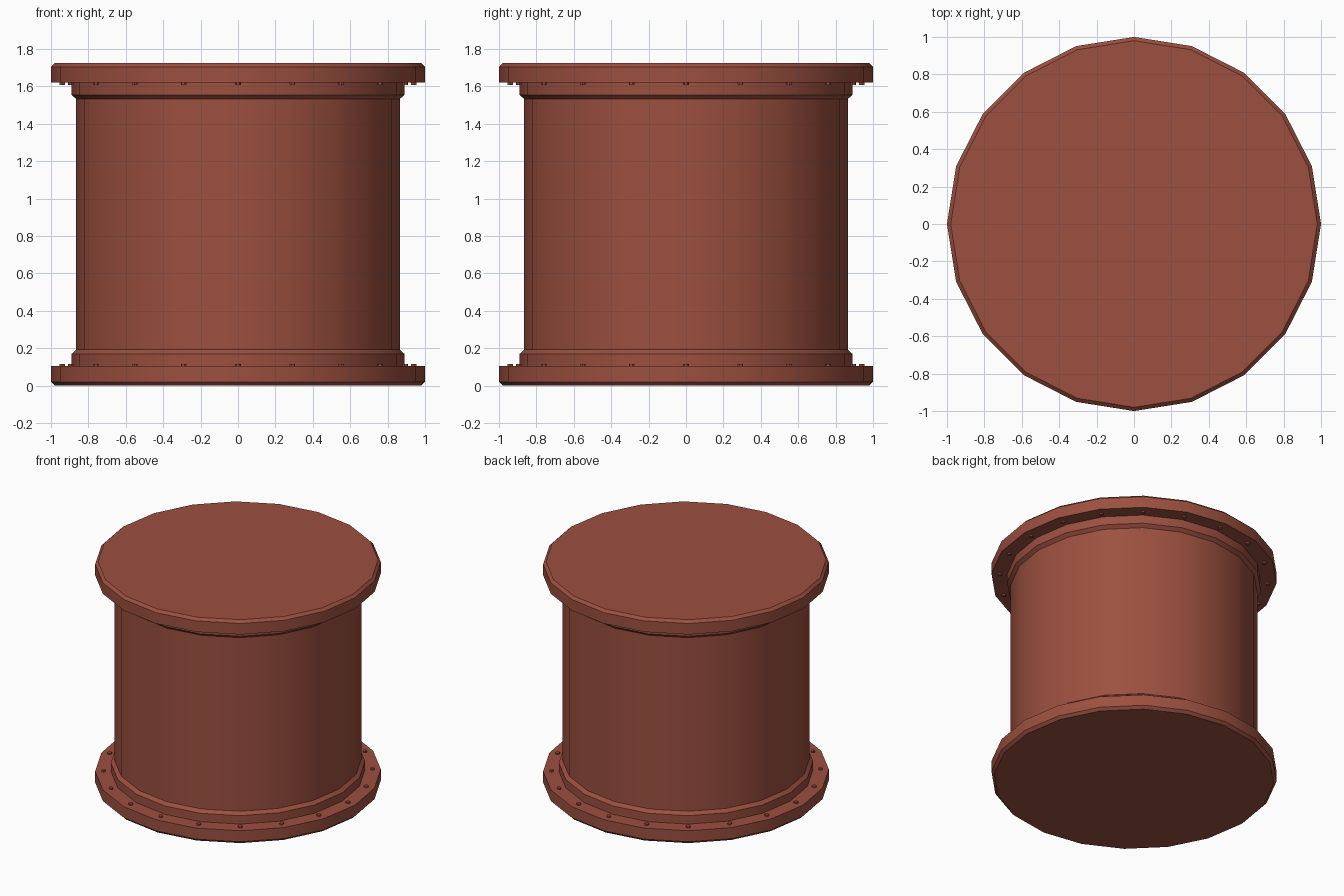
import bpy
import bmesh
import math
from mathutils import Matrix

if "Cube" in bpy.data.objects:
    bpy.data.objects.remove(bpy.data.objects["Cube"], do_unlink=True)

SIDES = 20
HEIGHT = 1.725
COLOUR = (0.33, 0.08, 0.05, 1)

paint = bpy.data.materials.new("rust_red_paint")
paint.use_nodes = True
paint.diffuse_color = COLOUR
paint.node_tree.nodes["Principled BSDF"].inputs["Base Color"].default_value = COLOUR


def finish(name, bm):
    bmesh.ops.recalc_face_normals(bm, faces=bm.faces)
    mesh = bpy.data.meshes.new(name)
    bm.to_mesh(mesh)
    bm.free()
    mesh.materials.append(paint)
    obj = bpy.data.objects.new(name, mesh)
    bpy.context.collection.objects.link(obj)
    bpy.ops.object.select_all(action="DESELECT")
    obj.select_set(True)
    bpy.context.view_layer.objects.active = obj
    bpy.ops.object.shade_smooth_by_angle(angle=math.radians(30))


def lathe(name, profile):
    """Turn (radius, z) rings into a closed solid with flat caps."""
    bm = bmesh.new()
    rings = []
    for r, z in profile:
        angles = [math.tau * i / SIDES for i in range(SIDES)]
        rings.append([bm.verts.new((r * math.cos(a), r * math.sin(a), z)) for a in angles])
    for low, high in zip(rings, rings[1:]):
        for i in range(SIDES):
            j = (i + 1) % SIDES
            bm.faces.new((low[i], low[j], high[j], high[i]))
    bm.faces.new(rings[0])
    bm.faces.new(rings[-1])
    finish(name, bm)


def bolt_ring(name, z):
    """One small hexagonal bolt head near each corner of a flange."""
    bm = bmesh.new()
    for i in range(SIDES):
        place = Matrix.Rotation(math.tau * i / SIDES, 4, "Z") @ Matrix.Translation((0.94, 0, z))
        bmesh.ops.create_cone(bm, cap_ends=True, segments=6, radius1=0.016,
                              radius2=0.016, depth=0.03, matrix=place)
    finish(name, bm)


# Main pipe
lathe("pipe_body", [(0.865, 0.08), (0.865, HEIGHT - 0.08)])

# End flanges with chamfered rims, neck collars and bolts, mirrored top to bottom
flange = [(0.98, 0), (1.0, 0.02), (1.0, 0.105), (0.89, 0.105)]
collar = [(0.89, 0.09), (0.89, 0.17), (0.862, 0.195)]
for end in ("bottom", "top"):
    def place(z):
        return z if end == "bottom" else HEIGHT - z
    lathe(end + "_flange", [(r, place(z)) for r, z in flange])
    lathe(end + "_collar", [(r, place(z)) for r, z in collar])
    bolt_ring(end + "_bolts", place(0.102))
